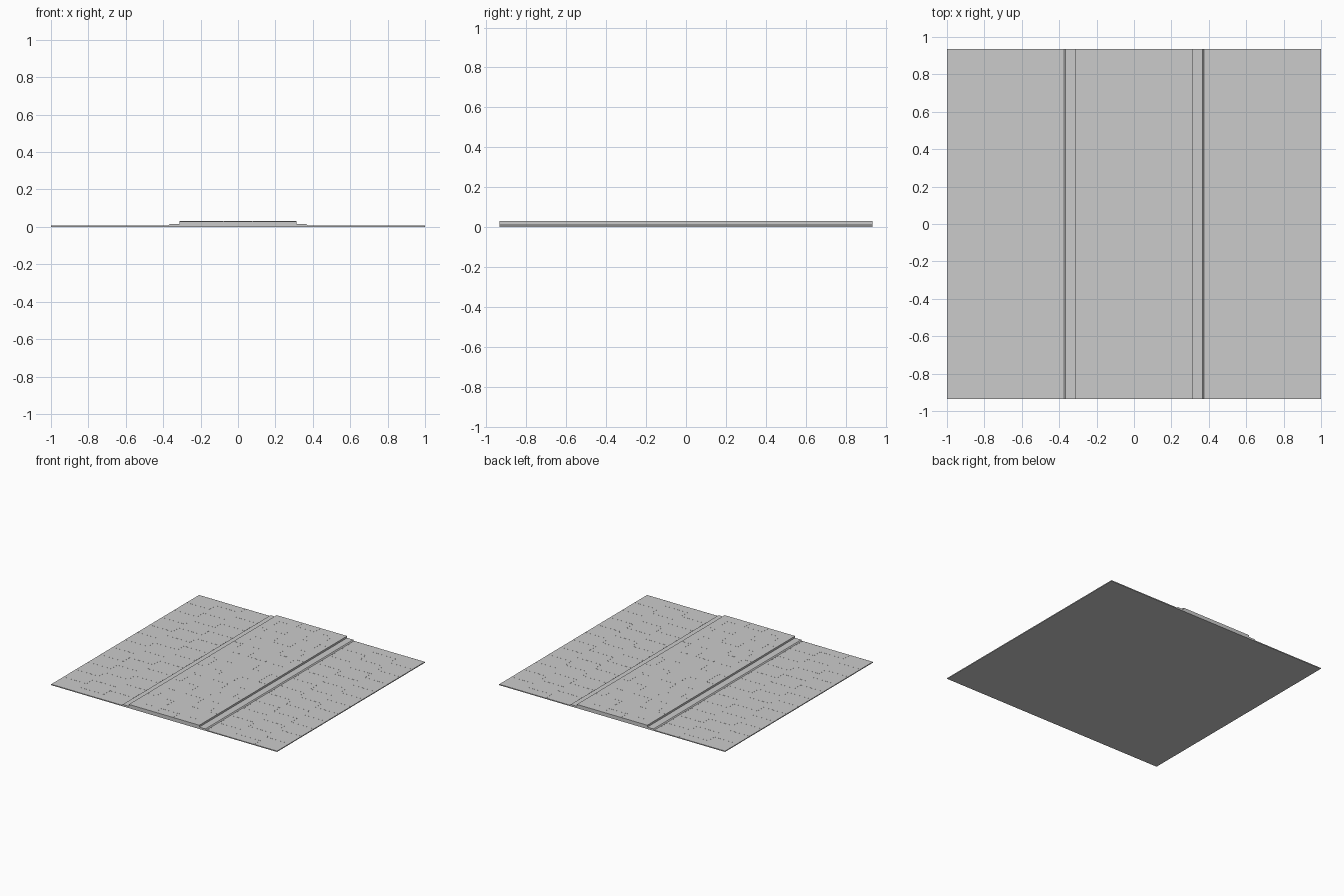
import bpy, bmesh

old = bpy.data.objects.get("Cube")
if old:
    bpy.data.objects.remove(old)

STONE = (0.6, 0.6, 0.6, 1)
stone = bpy.data.materials.new("grey stone")
stone.use_nodes = True
stone.diffuse_color = STONE
stone.node_tree.nodes["Principled BSDF"].inputs["Base Color"].default_value = STONE

HALF_Y = 0.935          # half length of the road
HALF = HALF_Y / 12      # half a paver
SIDE_Z, CURB_Z, ROAD_Z = 0.007, 0.015, 0.03
LINE = 0.002            # half width of a paver seam


def finish(name, bm):
    bmesh.ops.recalc_face_normals(bm, faces=bm.faces)
    mesh = bpy.data.meshes.new(name)
    bm.to_mesh(mesh)
    bm.free()
    mesh.materials.append(stone)
    obj = bpy.data.objects.new(name, mesh)
    bpy.context.collection.objects.link(obj)


def extruded(name, profile):
    """Extrude an x-z profile along the length of the road."""
    bm = bmesh.new()
    face = bm.faces.new([bm.verts.new((x, -HALF_Y, z)) for x, z in profile])
    ext = bmesh.ops.extrude_face_region(bm, geom=[face])
    verts = [v for v in ext["geom"] if isinstance(v, bmesh.types.BMVert)]
    bmesh.ops.translate(bm, verts=verts, vec=(0, 2 * HALF_Y, 0))
    finish(name, bm)


def seam(bm, x0, y0, x1, y1, z):
    """Add a thin raised seam between two points, kept inside the slab."""
    x0, x1 = min(x0, x1) - LINE, max(x0, x1) + LINE
    y0, y1 = min(y0, y1) - LINE, max(y0, y1) + LINE
    x0, x1 = max(x0, -1), min(x1, 1)
    y0, y1 = max(y0, -HALF_Y), min(y1, HALF_Y)
    if x1 <= x0 or y1 <= y0:
        return
    cube = bmesh.ops.create_cube(bm, size=1)["verts"]
    bmesh.ops.scale(bm, verts=cube, vec=(x1 - x0, y1 - y0, 0.001))
    bmesh.ops.translate(bm, verts=cube, vec=((x0 + x1) / 2, (y0 + y1) / 2, z))


# Whole stepped slab: side paths, bevelled curbs and raised road
right_half = [(1, 0), (1, SIDE_Z), (0.373, SIDE_Z), (0.366, CURB_Z),
              (0.312, CURB_Z), (0.312, ROAD_Z)]
extruded("paved_road_slab", right_half + [(-x, z) for x, z in reversed(right_half)])

# Staggered paver seams on both side paths
edges = [0.378, 0.588, 0.797, 1]
for side, name in ((-1, "right_path_seams"), (1, "left_path_seams")):
    bm = bmesh.new()
    for col in range(3):
        a, b = edges[col] * side, edges[col + 1] * side
        for k in range(-6, 7):
            y = (2 * k + col % 2) * HALF
            if abs(y) <= HALF_Y:
                seam(bm, a, y, b, y, SIDE_Z)
            if k < 6:
                # Short step that joins this column to the next
                start = (2 * k + col % 2) * HALF
                seam(bm, a, start, a, min(start + HALF, HALF_Y), SIDE_Z)
    finish(name, bm)

# Short broken seams on the raised road, mirrored in all four quarters
bm = bmesh.new()
for sx in (-1, 1):
    for sy in (-1, 1):
        for i in range(2):
            for j in range(6):
                x, y = (2 * i + 1) * HALF, (2 * j + 1) * HALF
                dx = -HALF if j % 2 else HALF
                dy = -HALF if i % 2 else HALF
                seam(bm, sx * x, sy * y, sx * min(x + dx, 0.31), sy * y, ROAD_Z)
                seam(bm, sx * x, sy * y, sx * x, sy * (y + dy), ROAD_Z)
finish("road_seams", bm)
